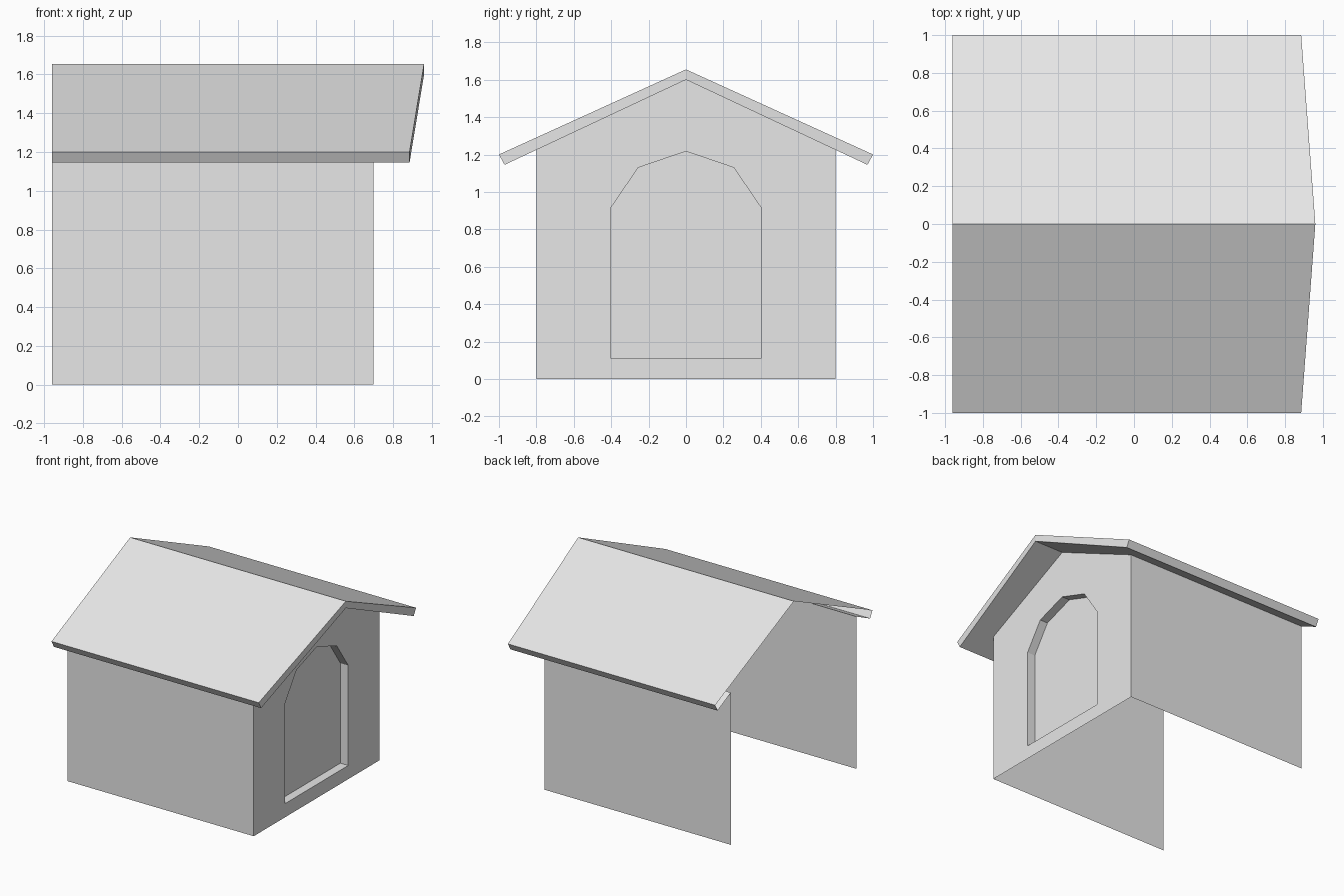
import bpy
import bmesh

if "Cube" in bpy.data.objects:
    bpy.data.objects.remove(bpy.data.objects["Cube"])

# One flat colour
grey = bpy.data.materials.new("plain grey")
grey.diffuse_color = (0.8, 0.8, 0.8, 1)
grey.use_nodes = True
grey.node_tree.nodes["Principled BSDF"].inputs["Base Color"].default_value = grey.diffuse_color


def mirrored(name, faces):
    """Build the +y half from outward-wound faces, plus its mirror on -y."""
    bm = bmesh.new()
    for f in faces:
        bm.faces.new([bm.verts.new(p) for p in f])
        bm.faces.new([bm.verts.new((x, -y, z)) for x, y, z in reversed(f)])
    bmesh.ops.remove_doubles(bm, verts=bm.verts, dist=0.0005)
    me = bpy.data.meshes.new(name)
    bm.to_mesh(me)
    bm.free()
    me.materials.append(grey)
    ob = bpy.data.objects.new(name, me)
    bpy.context.collection.objects.link(ob)
    return ob


BACK, FRONT, RECESS = -0.96, 0.70, 0.63     # x of open back, door wall, door panel
WALL, WALL_TOP = 0.80, 1.225                # side wall position and height
RIDGE, RIDGE_X = 1.655, 0.96                # ridge height and forward tip
UNDER = 1.60                                # underside of the ridge
EAVE_X = 0.885                              # roof end at the eaves
EAVE, EAVE_LOW = (1.0, 1.20), (0.97, 1.145)  # (y, z) of eave edges

# Half doorway outline (y, z), from top centre round to bottom centre
door = [(0, 1.217), (0.255, 1.13), (0.402, 0.915), (0.402, 0.11), (0, 0.11)]


def at(x, pts):
    return [(x, y, z) for y, z in pts]


# Side walls: thin sheets, no floor and no back wall
mirrored("side_walls", [
    [(FRONT, WALL, 0), (BACK, WALL, 0), (BACK, WALL, WALL_TOP), (FRONT, WALL, WALL_TOP)],
])

# Gabled front wall around the doorway
mirrored("door_wall", [
    at(FRONT, [(0, 0), (WALL, 0), (WALL, WALL_TOP), (0, UNDER)] + door),
])

# Recessed doorway: surround and blank panel
surround = [at(RECESS, [p, q]) + at(FRONT, [q, p]) for p, q in zip(door, door[1:])]
mirrored("doorway", surround + [at(RECESS, door[::-1])])

# Roof: top sheets, eave edges, front edge and the undersides of the overhangs
ey, ez = EAVE
ly, lz = EAVE_LOW
mirrored("roof", [
    [(BACK, 0, RIDGE), (RIDGE_X, 0, RIDGE), (EAVE_X, ey, ez), (BACK, ey, ez)],
    [(EAVE_X, ly, lz), (BACK, ly, lz), (BACK, ey, ez), (EAVE_X, ey, ez)],
    [(RIDGE_X, 0, UNDER), (EAVE_X, ly, lz), (EAVE_X, ey, ez), (RIDGE_X, 0, RIDGE)],
    [(BACK, WALL, WALL_TOP), (BACK, ly, lz), (EAVE_X, ly, lz), (FRONT, WALL, WALL_TOP)],
    [(FRONT, 0, UNDER), (FRONT, WALL, WALL_TOP), (EAVE_X, ly, lz), (RIDGE_X, 0, UNDER)],
])
